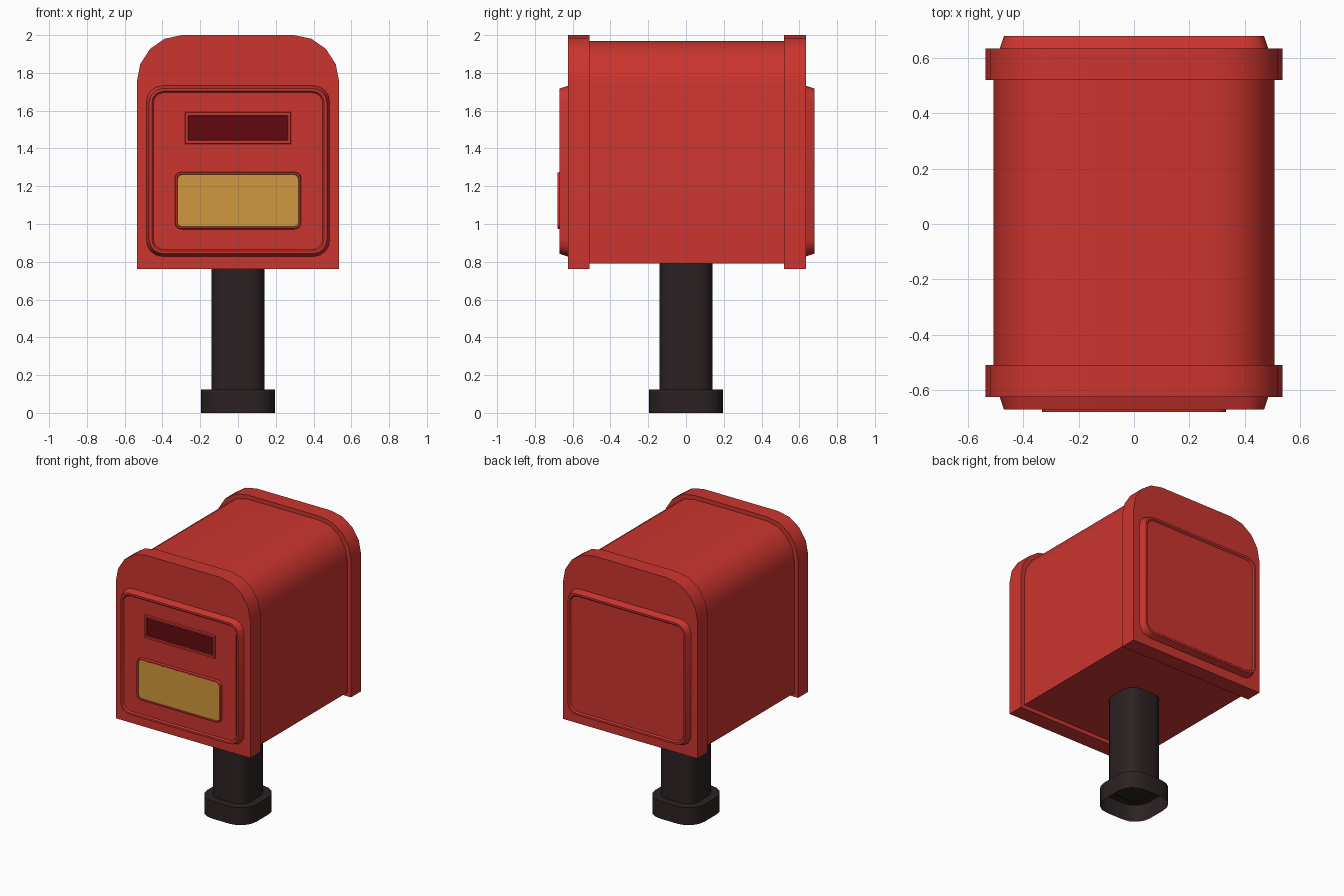
import bpy, bmesh, math

if "Cube" in bpy.data.objects:
    bpy.data.objects.remove(bpy.data.objects["Cube"])


def material(name, rgb):
    m = bpy.data.materials.new(name)
    m.diffuse_color = (*rgb, 1)
    m.use_nodes = True
    m.node_tree.nodes["Principled BSDF"].inputs["Base Color"].default_value = m.diffuse_color
    return m


RED = material("red paint", (0.60, 0.035, 0.028))
DARK_RED = material("dark red slot", (0.125, 0.003, 0.005))
YELLOW = material("label yellow", (0.64, 0.31, 0.047))
BLACK = material("post black", (0.025, 0.016, 0.016))


def rounded(hw, hh, r, seg, cz=0.0):
    """Rounded rectangle outline, centred on x = 0."""
    pts = []
    for k, (sx, sz) in enumerate([(1, 1), (-1, 1), (-1, -1), (1, -1)]):
        for i in range(seg + 1):
            a = math.pi / 2 * (k + i / seg)
            pts.append((sx * (hw - r) + r * math.cos(a),
                        cz + sz * (hh - r) + r * math.sin(a)))
    return pts


def arch(hw, bottom, top, r, rz):
    """Flat-bottomed outline with two rounded top corners."""
    right = [(hw - r + r * math.cos(a), top - rz + rz * math.sin(a))
             for a in (math.pi / 8 * i for i in range(5))]
    return [(hw, bottom)] + right + [(-x, z) for x, z in reversed(right)] + [(-hw, bottom)]


def loft(name, rings, mats, caps=(False, True), upright=False):
    """Join outlines placed along y (or z if upright); second material fills the end cap."""
    bm = bmesh.new()
    loops = [[bm.verts.new((u, v, t) if upright else (u, t, v)) for u, v in pts]
             for pts, t in rings]
    n = len(loops[0])
    for a, b in zip(loops, loops[1:]):
        for i in range(n):
            j = (i + 1) % n
            bm.faces.new((a[i], a[j], b[j], b[i]))
    if caps[0]:
        bm.faces.new(loops[0])
    if caps[1]:
        bm.faces.new(loops[-1]).material_index = len(mats) - 1
    # outlines run anticlockwise: make side faces point outward
    if not upright:
        flip = rings[-1][1] > rings[0][1]
    else:
        flip = rings[-1][1] < rings[0][1]
    if flip:
        bmesh.ops.reverse_faces(bm, faces=bm.faces[:])
    if caps[0]:
        bmesh.ops.recalc_face_normals(bm, faces=bm.faces[:])
    me = bpy.data.meshes.new(name)
    bm.to_mesh(me)
    bm.free()
    for m in mats:
        me.materials.append(m)
    ob = bpy.data.objects.new(name, me)
    bpy.context.collection.objects.link(ob)
    bpy.context.view_layer.objects.active = ob
    ob.select_set(True)
    bpy.ops.object.shade_smooth_by_angle(angle=math.radians(35))
    ob.select_set(False)
    return ob


# box body and the two end collars
body = arch(0.507, 0.79, 1.97, 0.22, 0.235)
loft("box_body", [(body, -0.53), (body, 0.53)], [RED], (False, False))
collar = arch(0.536, 0.762, 2.0, 0.24, 0.25)
loft("front_collar", [(collar, -0.51), (collar, -0.625)], [RED], (True, True))
loft("back_collar", [(collar, 0.52), (collar, 0.635)], [RED], (True, True))

# raised, tapered end panels with a shallow recess
for name, base, s in (("front_panel", -0.625, -1), ("back_panel", 0.635, 1)):
    steps = [(0.0, 0.0, 0.085), (0.015, 0.045, 0.075),
             (0.029, 0.045, 0.062), (0.037, 0.035, 0.055)]
    loft(name, [(rounded(0.485 - i, 0.452 - i, r, 4, 1.28), base + s * d)
                for i, d, r in steps], [RED])

# letter slot with a square frame
loft("letter_slot", [(rounded(0.282 - i, 0.085 - i, 0.003, 1, 1.508), y)
                     for i, y in ((0, -0.659), (0.004, -0.669), (0.018, -0.669), (0.021, -0.661))],
     [RED, DARK_RED])

# label plate with a rounded frame
loft("label_plate", [(rounded(0.335 - i, 0.152 - i, r, 3, 1.124), y)
                     for i, y, r in ((0, -0.659, 0.035), (0.003, -0.679, 0.033),
                                     (0.012, -0.679, 0.026), (0.015, -0.674, 0.023))],
     [RED, YELLOW])

# post and its hollow foot
post = rounded(0.141, 0.141, 0.085, 4)
loft("post", [(post, 0.12), (post, 0.80)], [BLACK], (False, False), True)
foot = rounded(0.195, 0.195, 0.126, 4)
loft("foot", [(foot, 0.0), (foot, 0.125)], [BLACK], (False, True), True)
